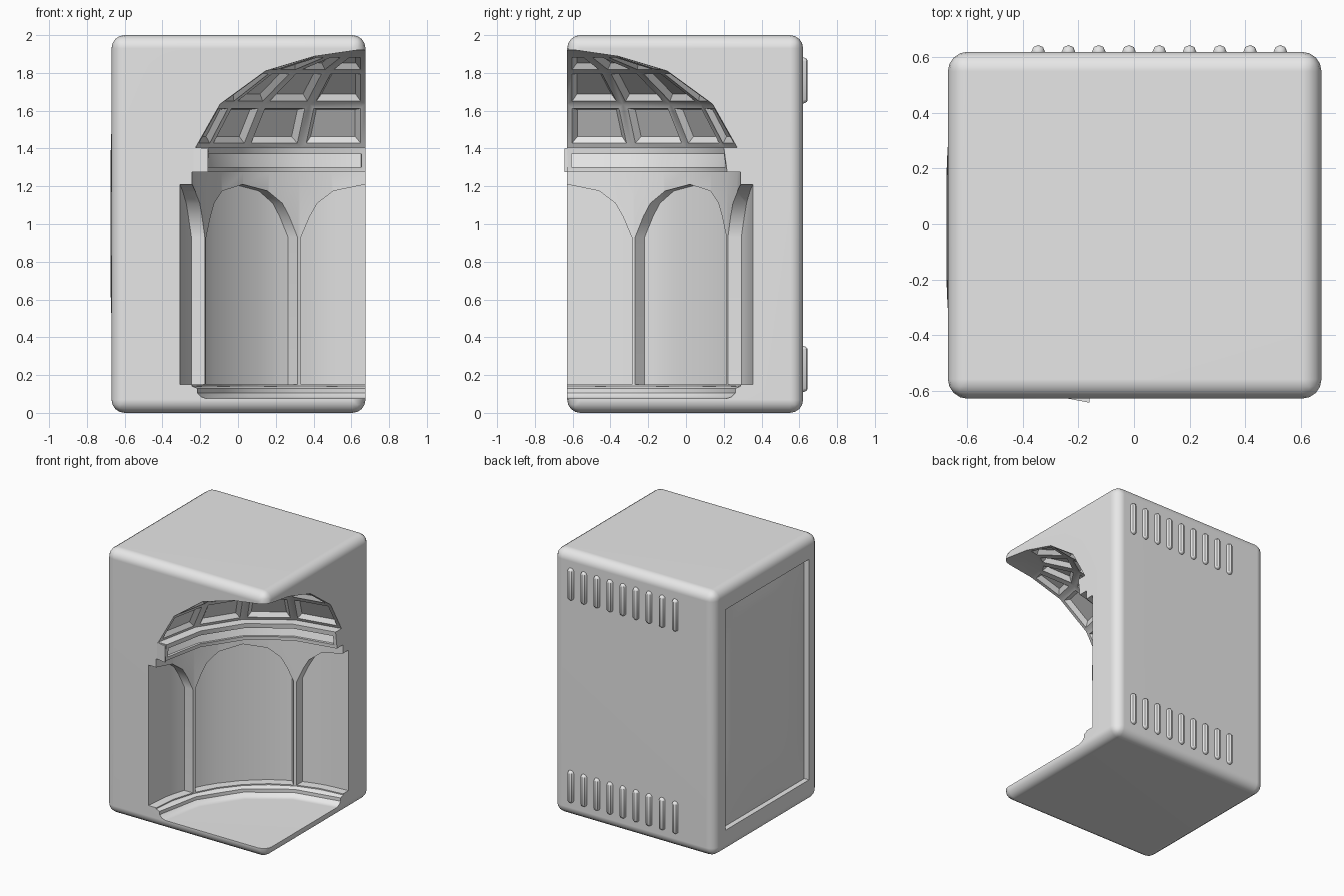
import bpy, bmesh
from math import sin, cos, radians, sqrt, tau
from mathutils import Vector, Matrix

cube = bpy.data.objects.get("Cube")
if cube:
    bpy.data.objects.remove(cube, do_unlink=True)

RIGHT, LEFT, FRONT, BACK = -0.67, 0.675, -0.629, 0.62
AXIS = Vector((LEFT, FRONT, 0))      # the room is centred on this corner

grey = bpy.data.materials.new("plain_grey")
grey.use_nodes = True
grey.diffuse_color = (0.8, 0.8, 0.8, 1)
grey.node_tree.nodes["Principled BSDF"].inputs["Base Color"].default_value = (0.8, 0.8, 0.8, 1)


def finish(name, bm):
    """Turn a bmesh into a linked object."""
    mesh = bpy.data.meshes.new(name)
    bm.to_mesh(mesh)
    bm.free()
    obj = bpy.data.objects.new(name, mesh)
    mesh.materials.append(grey)
    bpy.context.collection.objects.link(obj)
    return obj


def polar(r, z, angle):
    return AXIS + Vector((r * cos(angle), r * sin(angle), z))


def loft(rings):
    """Closed solid through successive rings, with capped ends."""
    bm = bmesh.new()
    loops = [[bm.verts.new(p) for p in ring] for ring in rings]
    n = len(loops[0])
    sides = []
    for a, b in zip(loops, loops[1:]):
        sides.append([bm.faces.new((a[i], a[(i + 1) % n], b[(i + 1) % n], b[i]))
                      for i in range(n)])
    bm.faces.new(loops[0])
    bm.faces.new(loops[-1])
    bmesh.ops.recalc_face_normals(bm, faces=bm.faces[:])
    return bm, sides


def lathe(profile, n):
    return loft([[polar(r, z, tau * i / n) for i in range(n)] for r, z in profile])


def sector(profile, degrees):
    return loft([[polar(r, z, radians(d)) for r, z in profile] for d in degrees])[0]


def box(low, high):
    bm = bmesh.new()
    low, high = Vector(low), Vector(high)
    bmesh.ops.create_cube(bm, size=1, matrix=Matrix.Translation((low + high) / 2)
                          @ Matrix.Diagonal((*(high - low), 1)))
    return bm


def activate(obj):
    bpy.ops.object.select_all(action='DESELECT')
    obj.select_set(True)
    bpy.context.view_layer.objects.active = obj


def carve(target, bm):
    """Subtract a solid from the target and discard the cutter."""
    cutter = finish("cutter", bm)
    cutter.hide_render = True
    mod = target.modifiers.new("carve", 'BOOLEAN')
    mod.operation, mod.solver, mod.object = 'DIFFERENCE', 'EXACT', cutter
    activate(target)
    bpy.ops.object.modifier_apply(modifier=mod.name)
    bpy.data.objects.remove(cutter, do_unlink=True)


def smooth(obj):
    activate(obj)
    bpy.ops.object.shade_smooth_by_angle(angle=radians(30))


# Rounded outer block
bm = box((RIGHT, FRONT, 0), (LEFT, BACK, 2))
bmesh.ops.bevel(bm, geom=bm.edges[:], offset=0.07, segments=4, profile=0.5, affect='EDGES')
block = finish("block", bm)

# Sunken frame on the right side
low, high = Vector((-0.8, -0.51, 0.17)), Vector((RIGHT + 0.04, 0.485, 1.835))
carve(block, box(low, high))

# Cushioned panel swelling out of the frame
bm = bmesh.new()
bmesh.ops.create_grid(bm, x_segments=20, y_segments=20, size=1)
middle, half = (low + high) / 2, (high - low) / 2
for v in bm.verts:
    u, w = v.co.x, v.co.y
    swell = 0.0455 * (1 - abs(u) ** 4) * (1 - abs(w) ** 4)
    v.co = (high.x - 0.0005 - swell, middle.y - u * half.y, middle.z + w * half.z)
smooth(finish("side_panel", bm))

# Round room with stepped floor rim
carve(block, lathe([(0.84, 0.075), (0.87, 0.085), (0.89, 0.105), (0.89, 0.13),
                    (0.92, 0.142)], 16)[0])
carve(block, lathe([(0.88, 0.137), (0.918, 0.142), (0.918, 1.275)], 32)[0])

# Arched niches: parallel sides and a curved back
arch = [(0.342, 0.93), (0.295, 1.04), (0.255, 1.11), (0.17, 1.175), (0, 1.21)]
outline = [(-w, z) for w, z in arch] + arch[-2::-1]
for direction in (90, 135, 180):
    turn = Matrix.Rotation(radians(direction), 3, 'Z')
    carve(block, loft([[AXIS + turn @ Vector((sqrt(r * r - w * w), w, z))
                        for r, z in ((0.8, 0.15), (0.983, 0.15), (0.983, top), (0.8, top))]
                       for w, top in outline])[0])

# Cornice ring with a long sunken band that leans back
carve(block, lathe([(0.845, 1.2), (0.845, 1.29), (0.83, 1.4), (0.83, 1.45)], 16)[0])
carve(block, sector([(0.78, 1.302), (0.86, 1.302), (0.878, 1.37), (0.78, 1.37)],
                    (91.5, 112.5, 135, 157.5, 178.5)))

# Coffered dome
bm, rows = lathe([(0.9, 1.405), (0.77, 1.635), (0.53, 1.81), (0.27, 1.888), (0.05, 1.92)], 16)
cells = [f for row in rows[:3] for f in row]
bmesh.ops.inset_individual(bm, faces=cells, thickness=0.026, use_even_offset=True)
bmesh.ops.inset_individual(bm, faces=cells, thickness=0.024, depth=0.03, use_even_offset=True)
carve(block, bm)

smooth(block)
block.modifiers.new("even_normals", 'WEIGHTED_NORMAL').keep_sharp = True

# Cornice end: a thin wedge standing just proud of the front
wedge = ((0.92, 179.9), (0.835, 179.9), (0.835, 181))
finish("cornice_end", loft([[polar(r, z, radians(d)) for r, d in wedge]
                            for z in (1.275, 1.4)])[0])

# Two rows of rounded vent ribs on the back
for row, height in (("lower", 0.232), ("upper", 1.76)):
    for i in range(9):
        bm = bmesh.new()
        bmesh.ops.create_uvsphere(bm, u_segments=8, v_segments=7, radius=0.025)
        for v in bm.verts:
            v.co.z += 0.097 if v.co.z > 0 else -0.097
            v.co += Vector((-0.345 + 0.109 * i, BACK, height))
        smooth(finish(f"{row}_vent_rib_{i + 1}", bm))
